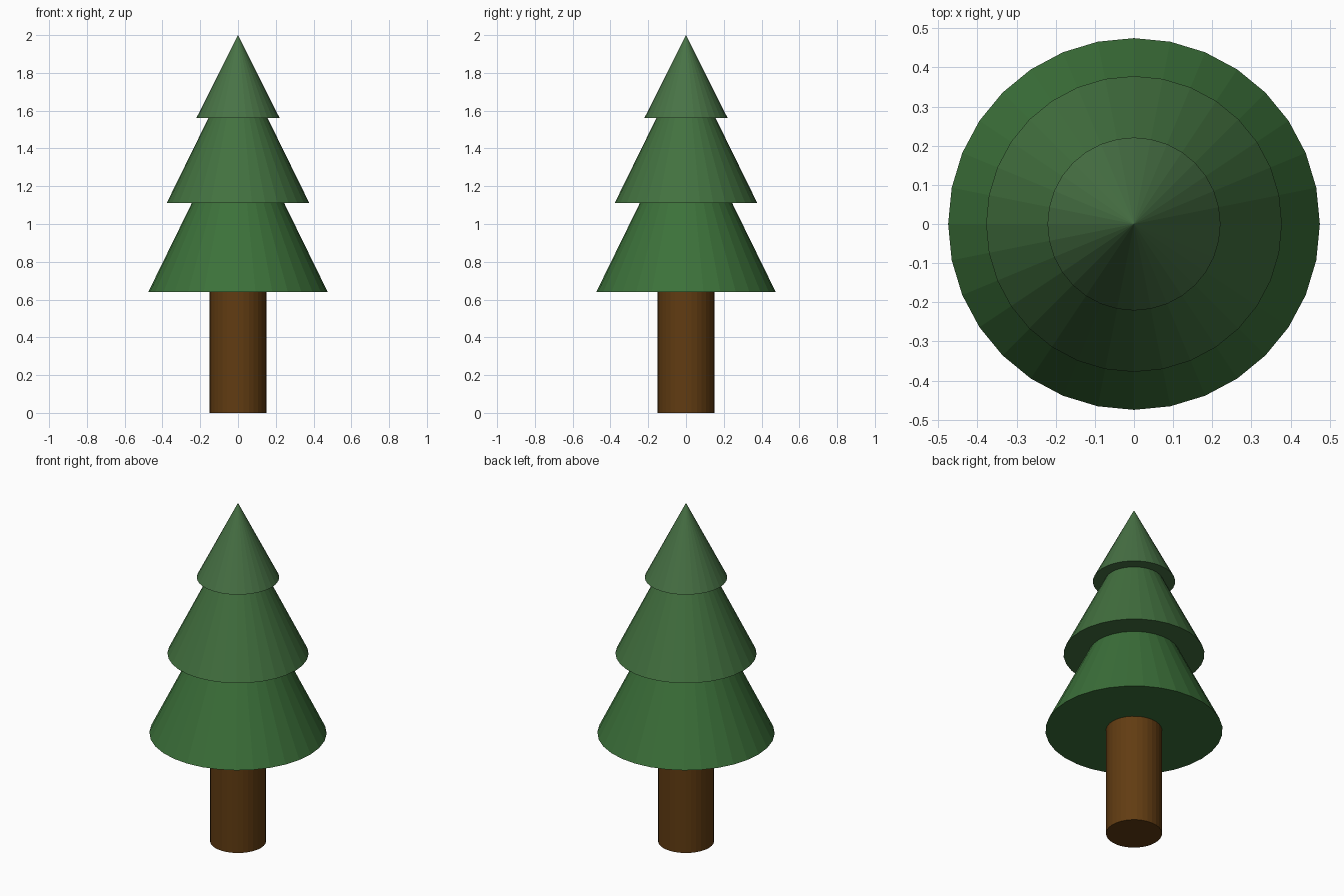
import bpy

if "Cube" in bpy.data.objects:
    bpy.data.objects.remove(bpy.data.objects["Cube"])

SIDES = 32


def material(name, rgb):
    mat = bpy.data.materials.new(name)
    mat.diffuse_color = (*rgb, 1.0)
    mat.use_nodes = True
    mat.node_tree.nodes["Principled BSDF"].inputs["Base Color"].default_value = mat.diffuse_color
    return mat


def cone(name, r_base, r_top, z0, z1, mat):
    bpy.ops.mesh.primitive_cone_add(vertices=SIDES, radius1=r_base, radius2=r_top,
                                    depth=z1 - z0, location=(0, 0, (z0 + z1) / 2))
    obj = bpy.context.object
    obj.name = name
    obj.data.materials.append(mat)
    return obj


# Trunk, tucked slightly into the lowest tier
cone("trunk", 0.15, 0.15, 0.0, 0.66, material("bark", (0.12, 0.045, 0.006)))

# Overlapping foliage cones, slightly paler towards the top
tiers = [
    ("lower_foliage", 0.475, 0.64, 1.61, (0.045, 0.165, 0.042)),
    ("middle_foliage", 0.378, 1.11, 1.88, (0.055, 0.165, 0.050)),
    ("upper_foliage", 0.221, 1.56, 2.00, (0.065, 0.170, 0.060)),
]
for name, radius, z0, z1, rgb in tiers:
    cone(name, radius, 0.0, z0, z1, material(name + "_green", rgb))
